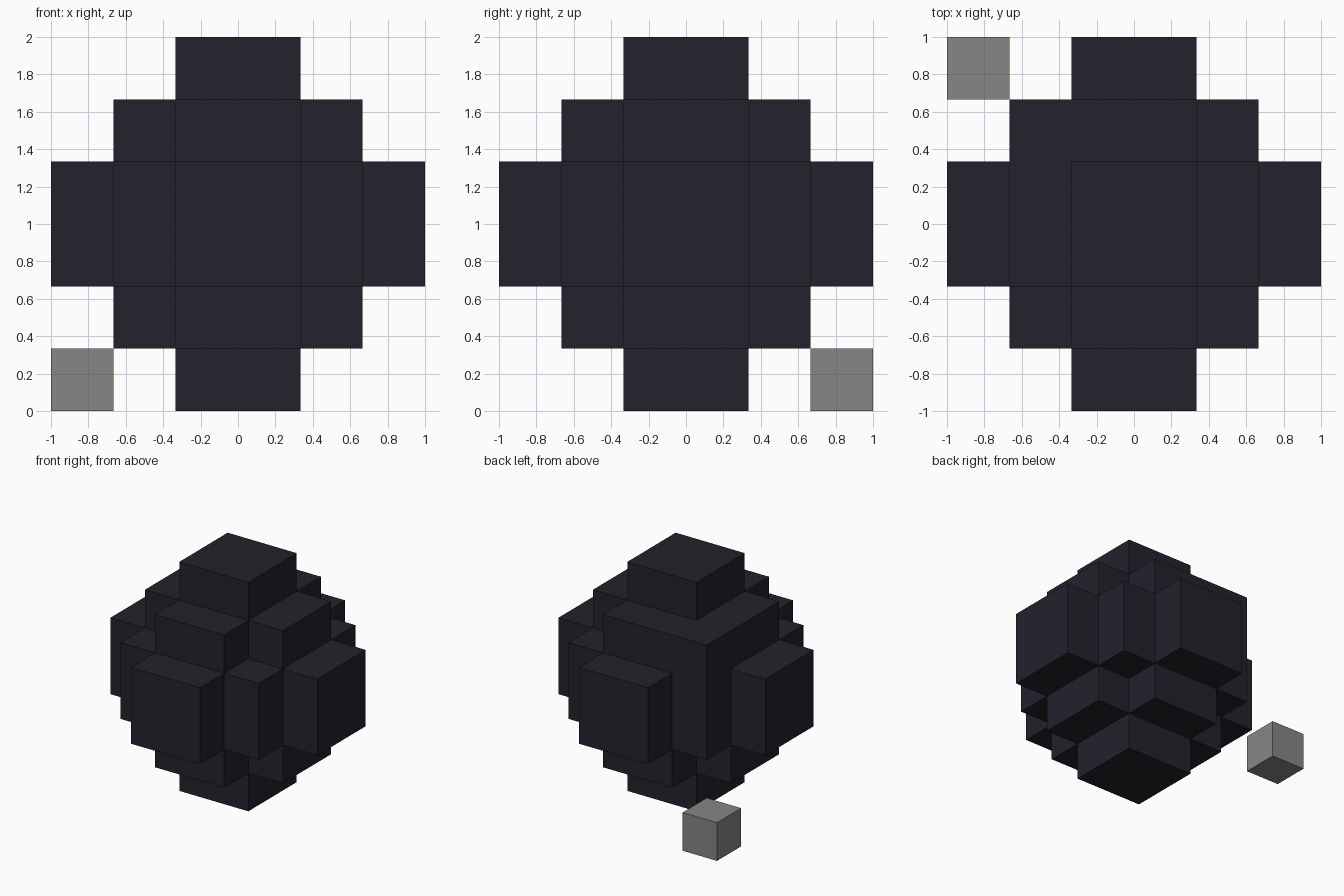
import bpy
import bmesh
from itertools import product
from mathutils import Vector

default = bpy.data.objects.get("Cube")
if default:
    bpy.data.objects.remove(default, do_unlink=True)

UNIT = 1 / 3  # edge of one block


def make_material(name, rgb):
    mat = bpy.data.materials.new(name)
    mat.use_nodes = True
    mat.diffuse_color = (*rgb, 1)
    bsdf = next(n for n in mat.node_tree.nodes if n.type == "BSDF_PRINCIPLED")
    bsdf.inputs["Base Color"].default_value = (*rgb, 1)
    return mat


def build_blocks(name, cells, mat):
    """Join unit blocks into one shell, keeping only the outer faces."""
    bm = bmesh.new()
    for cell in cells:
        for axis, side in product(range(3), (-1, 1)):
            normal = Vector((0, 0, 0))
            normal[axis] = side
            if tuple(c + int(n) for c, n in zip(cell, normal)) in cells:
                continue
            u, v = Vector((0, 0, 0)), Vector((0, 0, 0))
            u[(axis + 1) % 3] = 0.5
            v[(axis + 2) % 3] = 0.5 * side
            mid = Vector(cell) + Vector((0.5, 0.5, 0.5)) + normal / 2
            corners = (mid - u - v, mid + u - v, mid + u + v, mid - u + v)
            bm.faces.new([bm.verts.new(p * UNIT + Vector((0, 0, 1))) for p in corners])
    bmesh.ops.remove_doubles(bm, verts=bm.verts, dist=0.001)
    mesh = bpy.data.meshes.new(name)
    bm.to_mesh(mesh)
    bm.free()
    mesh.materials.append(mat)
    obj = bpy.data.objects.new(name, mesh)
    bpy.context.collection.objects.link(obj)
    return obj


# Stepped ball: blocks near the centre, plus one filled upper corner
ball = {c for c in product(range(-3, 3), repeat=3)
        if sum(abs(i + 0.5) for i in c) <= 3.5}
ball.add((-2, 1, 1))
build_blocks("stepped_ball", ball, make_material("dark slate", (0.016, 0.016, 0.025)))

# Single loose block at the lower back corner
build_blocks("corner_block", {(-3, 2, -3)}, make_material("mid grey", (0.24, 0.24, 0.24)))
